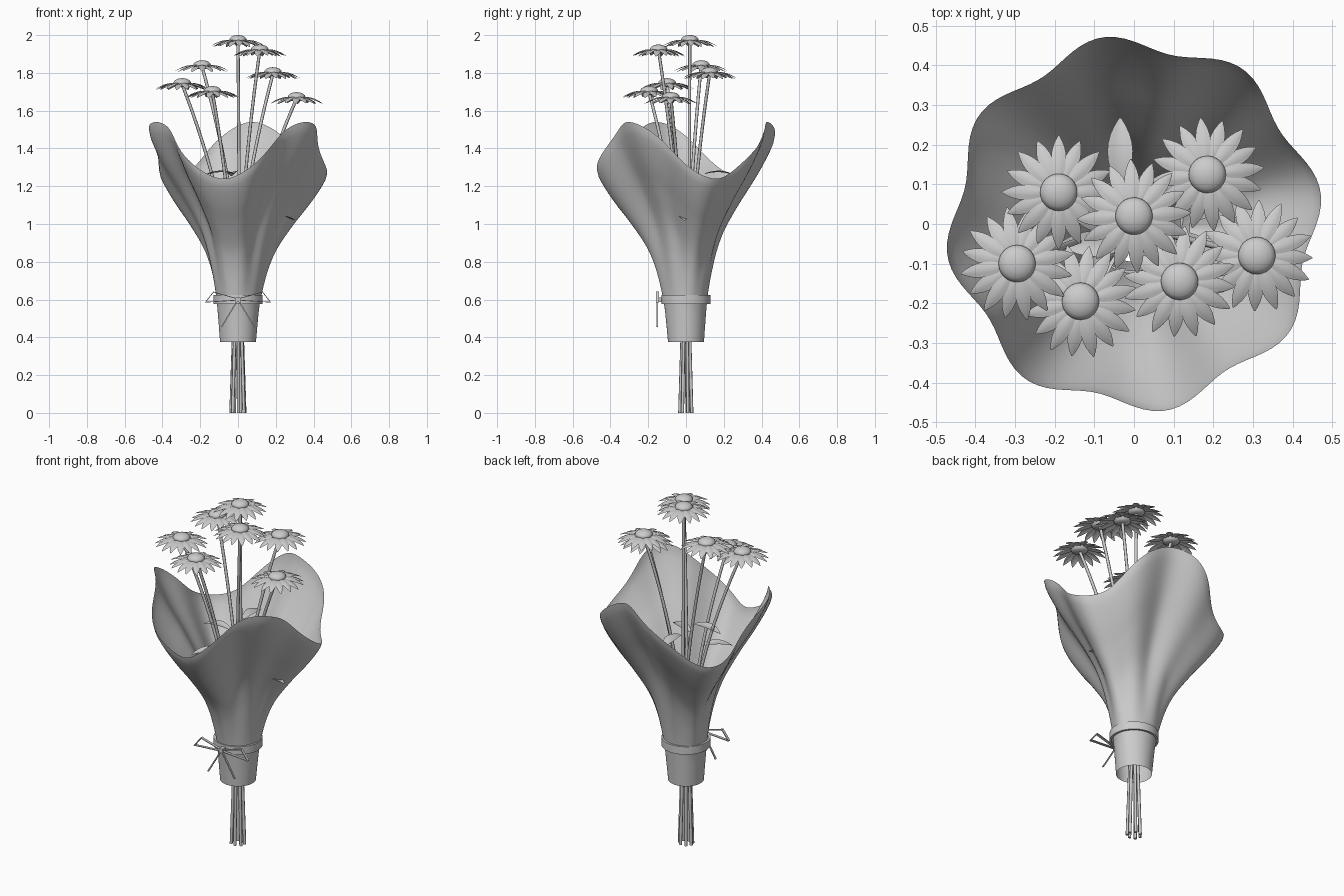
import bpy, bmesh, math
from mathutils import Vector, Matrix

if "Cube" in bpy.data.objects:
    bpy.data.objects.remove(bpy.data.objects["Cube"])

grey = bpy.data.materials.new("soft grey")
grey.diffuse_color = (0.6, 0.6, 0.6, 1)
grey.use_nodes = True
grey.node_tree.nodes["Principled BSDF"].inputs["Base Color"].default_value = grey.diffuse_color


def finish(name, bm, angle=60):
    me = bpy.data.meshes.new(name)
    bm.to_mesh(me)
    bm.free()
    ob = bpy.data.objects.new(name, me)
    bpy.context.collection.objects.link(ob)
    me.materials.append(grey)
    bpy.ops.object.select_all(action='DESELECT')
    ob.select_set(True)
    bpy.context.view_layer.objects.active = ob
    bpy.ops.object.shade_smooth_by_angle(angle=math.radians(angle))
    return ob


def grid(bm, rows, closed=False):
    """Skin a list of equally long point rows."""
    vs = [[bm.verts.new(p) for p in r] for r in rows]
    n = len(rows[0])
    for a, b in zip(vs, vs[1:]):
        for i in range(n if closed else n - 1):
            j = (i + 1) % n
            bm.faces.new((a[i], a[j], b[j], b[i]))
    return vs


def tube(bm, pts, r, sides=8):
    rows = []
    for i, p in enumerate(pts):
        d = (pts[min(i + 1, len(pts) - 1)] - pts[max(i - 1, 0)]).normalized()
        u = d.cross(Vector((0, 1, 0))).normalized()
        v = d.cross(u)
        rows.append([p + r * (u * math.cos(a) + v * math.sin(a))
                     for a in (math.tau * k / sides for k in range(sides))])
    vs = grid(bm, rows, True)
    bm.faces.new(vs[0][::-1])
    bm.faces.new(vs[-1])


def ring_rows(profile, n):
    return [[(r * math.cos(math.tau * k / n), r * math.sin(math.tau * k / n), z)
             for k in range(n)] for r, z in profile]


# paper wrapper: flared, eight folds, three raised points on the rim
PROFILE = [(0, .095), (.12, .105), (.22, .115), (.34, .136), (.46, .165), (.57, .207),
           (.71, .29), (.82, .365), (.91, .42), (.97, .45), (1, .457)]


def flare(t):
    for i in range(len(PROFILE) - 1):
        (a, ra), (b, rb) = PROFILE[i:i + 2]
        if t <= b + 1e-9:
            ma, mb = [(PROFILE[min(k + 1, 10)][1] - PROFILE[max(k - 1, 0)][1]) /
                      (PROFILE[min(k + 1, 10)][0] - PROFILE[max(k - 1, 0)][0]) for k in (i, i + 1)]
            h, s = b - a, (t - a) / (b - a)
            return ((2*s**3 - 3*s*s + 1) * ra + (s**3 - 2*s*s + s) * h * ma
                    + (3*s*s - 2*s**3) * rb + (s**3 - s*s) * h * mb)


rows = []
for i in range(37):
    t = i / 36
    row = []
    for k in range(128):
        a = math.tau * k / 128
        rim = 1.39 + .15 * math.cos(3 * (a - math.radians(80)))
        fold = 1 + .045 * min(1, max(0, (t - .2) / .35)) * math.cos(8 * (a - math.radians(10)))
        r = flare(t) * fold
        row.append((r * math.cos(a), r * math.sin(a), .375 + t * (rim - .375)))
    rows.append(row)
bm = bmesh.new()
grid(bm, rows, True)
finish("paper_wrapper", bm)

# ribbon band
bm = bmesh.new()
grid(bm, ring_rows([(.118, .577), (.13, .577), (.13, .623), (.118, .623), (.118, .577)], 48), True)
bmesh.ops.remove_doubles(bm, verts=bm.verts, dist=1e-5)
finish("ribbon_band", bm, 40)

# bow: two loops and two tails of flat ribbon, with a knot
bm = bmesh.new()


def strip(pts, w=.016, th=.004):
    for a, b in zip(pts, pts[1:]):
        a, b = Vector((a[0], -.152, a[1])), Vector((b[0], -.152, b[1]))
        d = b - a
        m = Matrix.Translation((a + b) / 2) @ Matrix.Rotation(-math.atan2(d.z, d.x), 4, 'Y')
        bmesh.ops.create_cube(bm, size=1, matrix=m @ Matrix.Diagonal((d.length + th, w, th, 1)))


for s in (-1, 1):
    strip([(0, .603), (s * .13, .64), (s * .172, .586), (0, .597)])
    strip([(0, .6), (s * .085, .458)], .01, .006)
bmesh.ops.create_cube(bm, size=1, matrix=Matrix.Translation((0, -.142, .6)) @ Matrix.Diagonal((.024, .035, .024, 1)))
finish("ribbon_bow", bm, 30)

# flowers: x, y and top height of each head
FLOWERS = [(-.19, .08, 1.867), (0, .02, 2.0), (.185, .125, 1.83), (-.295, -.1, 1.772),
           (-.135, -.195, 1.73), (.115, -.145, 1.95), (.31, -.08, 1.698)]


def blade(bm, m, length, width, path, fold, n=8):
    """Pointed blade along +x; path gives its height, fold its cross-section."""
    rows = []
    for i in range(n + 1):
        s = i / n
        w = width / 2 * max(.04, math.sin(math.pi * min(1, .1 + .9 * s ** 1.15))) ** .8
        rows.append([m @ Vector((length * s, w * c, path(s) + fold * abs(c) * w)) for c in (-1, -.5, 0, .5, 1)])
    grid(bm, rows)


for n, (x, y, top) in enumerate(FLOWERS):
    # sixteen drooping petals
    bm = bmesh.new()
    for k in range(16):
        m = (Matrix.Translation((x, y, top - .026 - .004 * (k % 2)))
             @ Matrix.Rotation(math.tau * (k + .15 * n) / 16, 4, 'Z') @ Matrix.Translation((.03, 0, 0)))
        blade(bm, m, .114 - .004 * (k % 2), .038, lambda s: .014 * s - .046 * s * s, -.25)
    finish("petals_%d" % n, bm)

    # domed flower centre
    bm = bmesh.new()
    prof = [(.047 * math.cos(a), top - .026 + .026 * math.sin(a))
            for a in (math.radians(d) for d in (-50, -25, 0, 20, 40, 60, 75, 87))]
    vs = grid(bm, [[(px + x, py + y, pz) for px, py, pz in r] for r in ring_rows(prof, 24)], True)
    bm.faces.new(vs[-1])
    bm.faces.new(vs[0][::-1])
    finish("flower_centre_%d" % n, bm)

    # stem, gathered inside the wrapper, spreading at both ends
    a = math.tau * n / 7 + .3
    bx, by = .038 * math.cos(a), .033 * math.sin(a)
    pts = []
    for i in range(25):
        z = (top - .035) * i / 24
        u = max(0, (z - .5) / (top - .535)) ** 1.75
        g = 1 - .45 * min(1, z / .5)
        pts.append(Vector((bx * g * (1 - u) + x * u, by * g * (1 - u) + y * u, z)))
    bm = bmesh.new()
    tube(bm, pts, .0085)
    finish("stem_%d" % n, bm)

# leaves: base point, direction in degrees
LEAVES = [(-.035, .1, 1.265, 90), (-.02, -.05, 1.265, 180), (.14, -.01, 1.03, 0),
          (.03, -.07, 1.2, -25), (-.05, -.07, 1.14, 225), (.05, .05, 1.16, 45)]
for n, (x, y, z, d) in enumerate(LEAVES):
    bm = bmesh.new()
    m = Matrix.Translation((x, y, z)) @ Matrix.Rotation(math.radians(d), 4, 'Z')
    blade(bm, m, .168, .064, lambda s: .06 * s * (1 - s) - .012 * s, .25)
    finish("leaf_%d" % n, bm)
